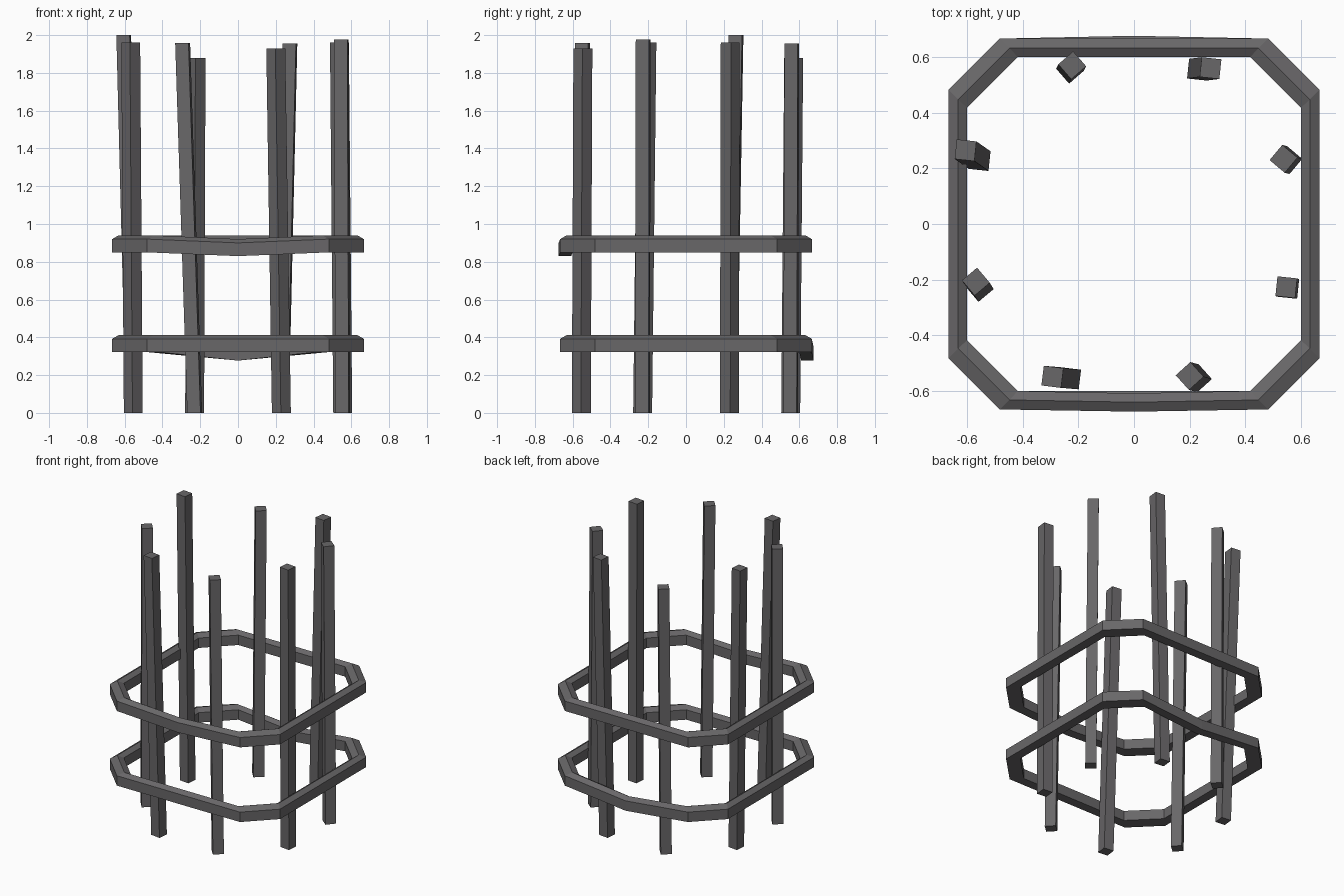
import bpy, bmesh, math

if "Cube" in bpy.data.objects:
    bpy.data.objects.remove(bpy.data.objects["Cube"])

iron = bpy.data.materials.new("dark_grey_iron")
iron.diffuse_color = (0.14, 0.135, 0.14, 1)
iron.use_nodes = True
iron.node_tree.nodes["Principled BSDF"].inputs["Base Color"].default_value = iron.diffuse_color


def make_object(name, bm):
    bmesh.ops.recalc_face_normals(bm, faces=bm.faces)
    mesh = bpy.data.meshes.new(name)
    bm.to_mesh(mesh)
    bm.free()
    mesh.materials.append(iron)
    bpy.context.collection.objects.link(bpy.data.objects.new(name, mesh))


# Posts: square bars on a circle, each with its own top centre, height and twist
def post(index, top_x, top_y, height, twist, side=0.071):
    a = math.radians(22.5 + 45 * index)
    base_x, base_y = 0.6 * math.cos(a), 0.6 * math.sin(a)
    bm = bmesh.new()
    loops = []
    for cx, cy, z in ((base_x, base_y, 0), (top_x, top_y, height)):
        loop = []
        for k in range(4):
            t = math.radians(twist + 45 + 90 * k)
            r = side / math.sqrt(2)
            loop.append(bm.verts.new((cx + r * math.cos(t), cy + r * math.sin(t), z)))
        loops.append(loop)
    low, high = loops
    bm.faces.new(low)
    bm.faces.new(high)
    for k in range(4):
        n = (k + 1) % 4
        bm.faces.new((low[k], low[n], high[n], high[k]))
    make_object(f"post_{index + 1}", bm)


posts = [
    (0.537, 0.234, 1.96, 50),
    (0.275, 0.56, 1.955, -6),
    (-0.222, 0.57, 1.88, 41),
    (-0.605, 0.265, 2.0, -6),
    (-0.568, -0.207, 1.96, 40),
    (-0.293, -0.549, 1.958, -7),
    (0.2, -0.546, 1.93, 42),
    (0.547, -0.227, 1.977, -6),
]
for i, p in enumerate(posts):
    post(i, *p)


# Hoops: square frame with cut corners, ridge-topped section, one sagging bar
def hoop(name, z, sag_side, sag, bulge):
    # section points: (half width, corner position, height)
    section = [(0.666, 0.482, 0), (0.666, 0.482, 0.07), (0.632, 0.447, 0.09),
               (0.6, 0.418, 0.07), (0.6, 0.418, 0)]
    bm = bmesh.new()
    stations = []
    for quarter in range(4):
        t = quarter * math.pi / 2
        c, s = round(math.cos(t)), round(math.sin(t))
        for part in (-1, 0, 1):
            if part == 0 and quarter != sag_side:
                continue
            ring = []
            for half, corner, h in section:
                x = half + (bulge if part == 0 else 0)
                y = part * corner
                dz = -sag if part == 0 else 0
                ring.append(bm.verts.new((c * x - s * y, s * x + c * y, z + h + dz)))
            stations.append(ring)
    for i, ring in enumerate(stations):
        nxt = stations[(i + 1) % len(stations)]
        for k in range(5):
            m = (k + 1) % 5
            bm.faces.new((ring[k], ring[m], nxt[m], nxt[k]))
    make_object(name, bm)


hoop("upper_hoop", 0.85, 3, 0.02, 0.008)
hoop("lower_hoop", 0.322, 1, 0.045, 0.01)
